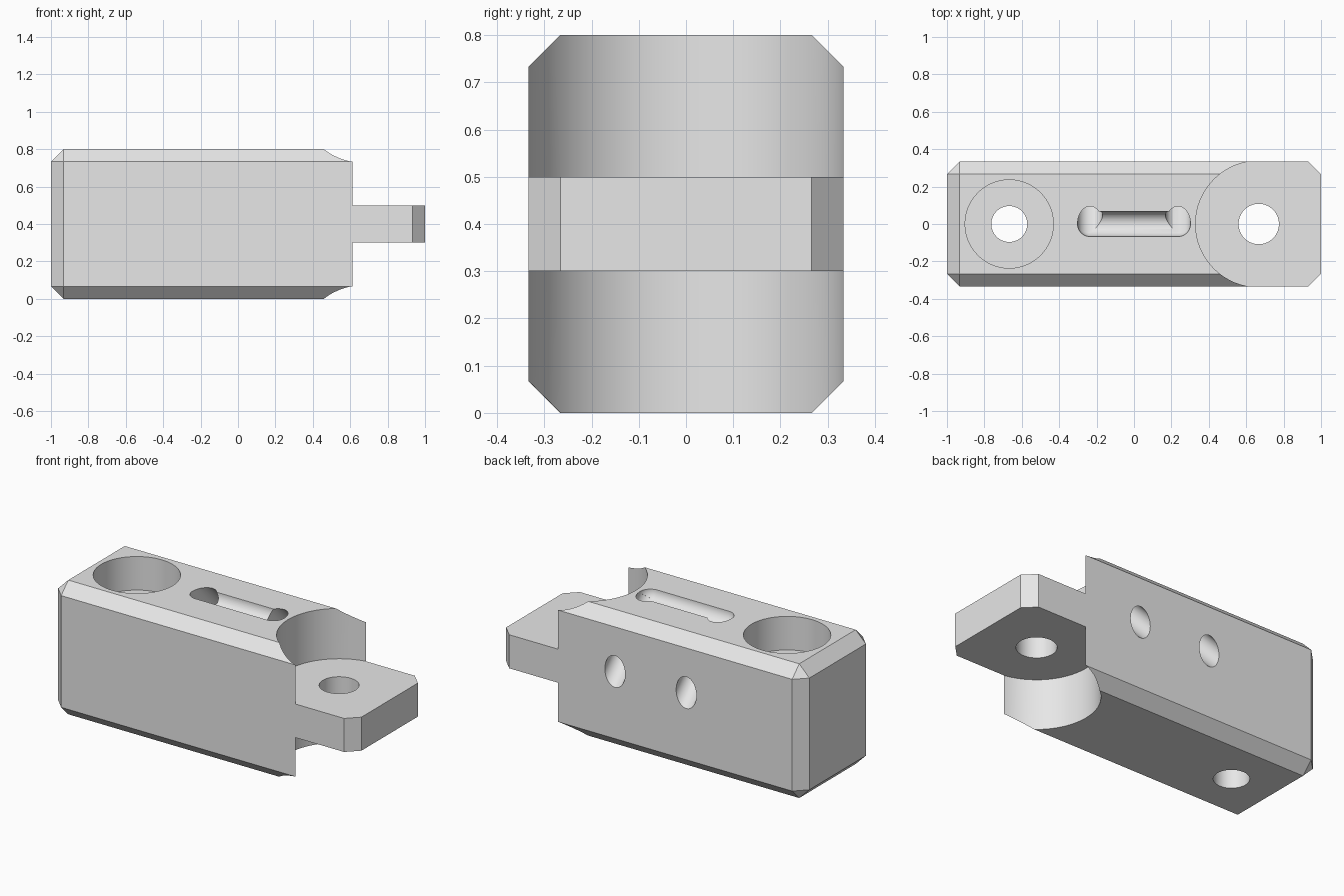
import bpy, bmesh, math
from mathutils import Matrix, Vector

if "Cube" in bpy.data.objects:
    bpy.data.objects.remove(bpy.data.objects["Cube"])

HALF_W, H, CH = 0.333, 0.8, 0.067      # half width, height, chamfer
PIVOT = 0.667                          # x of both bolt holes
SLOT_R, SLOT_X = 0.067, 0.235          # cord channel radius and half spacing

grey = bpy.data.materials.new("plain grey")
grey.diffuse_color = (0.8, 0.8, 0.8, 1)
grey.use_nodes = True
grey.node_tree.nodes["Principled BSDF"].inputs["Base Color"].default_value = grey.diffuse_color


def to_object(name, bm):
    bmesh.ops.recalc_face_normals(bm, faces=bm.faces)
    me = bpy.data.meshes.new(name)
    bm.to_mesh(me)
    bm.free()
    ob = bpy.data.objects.new(name, me)
    bpy.context.collection.objects.link(ob)
    me.materials.append(grey)
    return ob


def rod(name, a, b, r, sides=64):
    """Cylinder from point a to point b."""
    a, b = Vector(a), Vector(b)
    rot = (b - a).to_track_quat('Z', 'Y').to_matrix().to_4x4()
    bm = bmesh.new()
    bmesh.ops.create_cone(bm, cap_ends=True, segments=sides, radius1=r, radius2=r,
                          depth=(b - a).length,
                          matrix=Matrix.Translation((a + b) / 2) @ rot)
    return to_object(name, bm)


def capsule(name, half, z, r):
    """Round-ended rod along x: a sphere pulled apart at its equator."""
    bm = bmesh.new()
    bmesh.ops.create_uvsphere(bm, u_segments=48, v_segments=25, radius=r)
    for v in bm.verts:
        v.co.z += math.copysign(half, v.co.z)
    bmesh.ops.transform(bm, verts=bm.verts,
                        matrix=Matrix.Translation((0, 0, z)) @ Matrix.Rotation(math.pi / 2, 4, 'Y'))
    return to_object(name, bm)


def clearance(name, z0, z1, r=0.338):
    """D-shaped prism that frees the swing of the neighbouring part."""
    bm = bmesh.new()
    arc = [math.pi / 2 + math.pi * i / 32 for i in range(33)]
    pts = [(PIVOT + r * math.cos(t), r * math.sin(t)) for t in arc]
    pts += [(1.2, -r), (1.2, r)]
    face = bm.faces.new([bm.verts.new((x, y, z0)) for x, y in pts])
    ext = bmesh.ops.extrude_face_region(bm, geom=[face])
    top = [g for g in ext['geom'] if isinstance(g, bmesh.types.BMVert)]
    bmesh.ops.translate(bm, verts=top, vec=(0, 0, z1 - z0))
    return to_object(name, bm)


# Chamfered block
bm = bmesh.new()
bmesh.ops.create_cube(bm, size=1, matrix=Matrix.Translation((0, 0, H / 2))
                      @ Matrix.Diagonal((2, 2 * HALF_W, H, 1)))
bmesh.ops.bevel(bm, geom=bm.edges[:], offset=CH, segments=1, affect='EDGES')
block = to_object("hinge_block", bm)

cutters = [
    # Tongue clearances above and below
    clearance("upper_clearance", 0.5, 1.0),
    clearance("lower_clearance", -0.2, 0.3),
    # Bolt holes and counterbore
    rod("tongue_hole", (PIVOT, 0, -0.1), (PIVOT, 0, 0.9), 0.108),
    rod("counterbore", (-PIVOT, 0, 0.6), (-PIVOT, 0, 1.0), 0.236),
    rod("bolt_hole", (-PIVOT, 0, -0.1), (-PIVOT, 0, 0.9), 0.096),
    # Top slot, with slanted channels running out of the back
    capsule("slot", SLOT_X, H, SLOT_R),
]
for s in (-1, 1):
    cutters.append(rod("cord_channel", (s * SLOT_X, 0.003, H - 0.003),
                       (s * SLOT_X, 0.5, H - 0.5), SLOT_R, 48))

bpy.context.view_layer.objects.active = block
for c in cutters:
    c.hide_render = True
    mod = block.modifiers.new(c.name, 'BOOLEAN')
    mod.operation, mod.solver, mod.object = 'DIFFERENCE', 'EXACT', c
    bpy.ops.object.modifier_apply(modifier=mod.name)
    bpy.data.objects.remove(c)

bpy.ops.object.select_all(action='DESELECT')
block.select_set(True)
bpy.ops.object.shade_smooth_by_angle(angle=math.radians(30))
